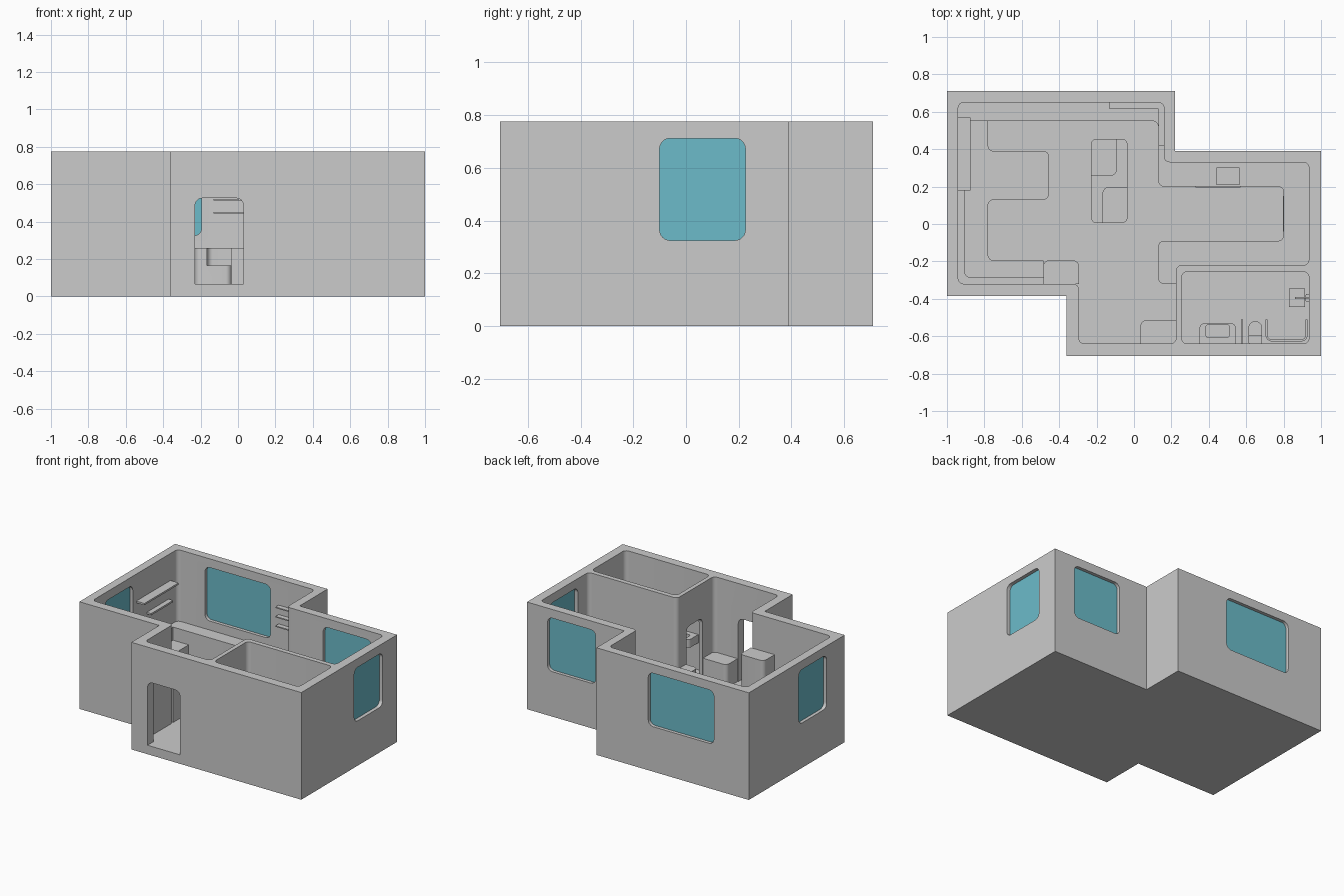
import bpy, bmesh, math
from mathutils import Vector

if "Cube" in bpy.data.objects:
    bpy.data.objects.remove(bpy.data.objects["Cube"])

H, F = 0.775, 0.065            # wall height, floor level
SEAT, TOP = 0.165, 0.26        # seat and counter heights
R = 0.03                       # usual corner radius


def outline(pts, r=0.0, seg=8):
    """Round the right-angled corners; a point may carry its own radius."""
    out, n = [], len(pts)
    for i in range(n):
        p = Vector(pts[i][:2])
        rad = pts[i][2] if len(pts[i]) > 2 else r
        if rad == 0:
            out.append(p)
            continue
        a = (Vector(pts[i - 1][:2]) - p).normalized()
        b = (Vector(pts[(i + 1) % n][:2]) - p).normalized()
        c = p + (a + b) * rad
        for k in range(seg + 1):
            t = math.pi / 2 * k / seg
            out.append(c - rad * (b * math.cos(t) + a * math.sin(t)))
    return out


def prism(name, pts, w0, w1, r=0.0, axis='Z', mat=None):
    """Extrude an outline along an axis."""
    place = {'Z': lambda u, v, w: (u, v, w),
             'Y': lambda u, v, w: (u, w, v),
             'X': lambda u, v, w: (w, u, v)}[axis]
    bm = bmesh.new()
    loop = outline(pts, r)
    lo = [bm.verts.new(place(p.x, p.y, w0)) for p in loop]
    hi = [bm.verts.new(place(p.x, p.y, w1)) for p in loop]
    bm.faces.new(lo)
    bm.faces.new(hi)
    for i in range(len(lo)):
        j = (i + 1) % len(lo)
        bm.faces.new((lo[i], lo[j], hi[j], hi[i]))
    bmesh.ops.recalc_face_normals(bm, faces=bm.faces)
    me = bpy.data.meshes.new(name)
    bm.to_mesh(me)
    bm.free()
    ob = bpy.data.objects.new(name, me)
    bpy.context.collection.objects.link(ob)
    if mat:
        me.materials.append(mat)
    return ob


def rect(x0, x1, y0, y1):
    return [(x0, y0), (x1, y0), (x1, y1), (x0, y1)]


def cut(ob, cutter):
    """Subtract the cutter and throw it away."""
    cutter.hide_render = True
    m = ob.modifiers.new("cut", 'BOOLEAN')
    m.object, m.operation, m.solver = cutter, 'DIFFERENCE', 'EXACT'
    bpy.context.view_layer.objects.active = ob
    bpy.ops.object.modifier_apply(modifier=m.name)
    bpy.data.objects.remove(cutter)


glass = bpy.data.materials.new("glass")
glass.diffuse_color = (0.15, 0.5, 0.59, 1)
glass.use_nodes = True
glass.node_tree.nodes["Principled BSDF"].inputs["Base Color"].default_value = glass.diffuse_color

# walls and floor
shell = prism("walls", [(-1, .71), (.22, .71), (.22, .39), (1, .39), (1, -.705),
                        (-.36, -.705), (-.36, -.385), (-1, -.385)], 0, H)
cut(shell, prism("room_cut", [(-.94, .65), (.16, .65), (.16, .33), (.935, .33), (.935, -.22),
                              (.225, -.22), (.225, -.64), (-.295, -.64), (-.295, -.32),
                              (-.94, -.32)], F, H + .2, R))
cut(shell, prism("bath_cut", rect(.255, .935, -.64, -.255), F, H + .2, R))

# front doorway and bathroom doorway
for axis, a, b, w0, w1 in (('Y', -.23, .03, -.8, -.6), ('X', -.51, -.325, .2, .28)):
    cut(shell, prism("door_cut", [(a, F), (b, F), (b, .525, .04), (a, .525, .04)], w0, w1, axis=axis))

# windows: opening plus a pane in the middle of the wall
for name, axis, a, b, w in (("back_window", 'Y', -.72, -.195, .68),
                            ("kitchen_window", 'Y', .45, .835, .36),
                            ("right_window", 'X', -.1, .225, .968),
                            ("left_window", 'X', -.18, .14, -.97)):
    shape = rect(a, b, .325, .712)
    cut(shell, prism("window_cut", shape, w - .08, w + .08, .04, axis))
    prism(name, shape, w - .006, w + .006, .04, axis, glass)

# long counter round the back wall and kitchen, with sink recess
counter = prism("counter", [(-.94, .65), (-.94, .55), (.13, .55, R), (.13, .2, R), (.8, .2, R),
                            (.8, -.09, R), (.13, -.09, R), (.13, -.32, R), (.225, -.32),
                            (.225, -.22, R), (.935, -.22), (.935, .33), (.16, .33, R),
                            (.16, .65)], F, TOP)
cut(counter, prism("sink_cut", rect(.44, .565, .21, .3), .2, .3))
prism("oven_front", rect(.33, .57, .195, .2), .09, .23)
prism("drawer_front", rect(.797, .8, -.04, .15), .09, .23)

# corner sofa with its middle lounge seat and low back
prism("sofa_seat", [(-.94, .55), (-.78, .55), (-.78, .39, R), (-.455, .39, R), (-.455, .13, R),
                    (-.78, .13, R), (-.78, -.195, R), (-.485, -.195), (-.485, -.32),
                    (-.94, -.32)], F, SEAT)
prism("sofa_back", [(-.94, .55), (-.905, .55), (-.905, -.285, R), (-.485, -.285),
                    (-.485, -.32), (-.94, -.32)], SEAT, TOP)

# tall cabinet and entrance cabinet
prism("tall_cabinet", [(-.485, -.32), (-.295, -.32), (-.295, -.195, R), (-.485, -.195, R)], F, .52)
prism("entrance_cabinet", [(.035, -.64), (.225, -.64), (.225, -.515), (.035, -.515, R)], F, .23)

# double-sided island seat, two seats cut out of one block
island = prism("island_seat", rect(-.23, -.035, .005, .455), F, TOP, R)
cut(island, prism("seat_cut", [(-.165, -.1), (.1, -.1), (.1, .195), (-.165, .195, R)], SEAT, .4))
cut(island, prism("seat_cut", [(-.4, .26), (-.095, .26, R), (-.095, .6), (-.4, .6)], SEAT, .4))

# wall shelves
prism("upper_left_shelf", rect(-.94, -.875, .18, .57), .567, .58)
prism("lower_left_shelf", rect(-.94, -.905, .3, .55), .44, .453)
for i in range(3):
    z = .448 + .068 * i
    prism("corner_shelf", [(-.13, .65), (-.13, .615), (.13, .615), (.13, .42),
                           (.16, .42), (.16, .65)], z - .004, z + .004)

# bathroom basin on the wall
basin = prism("basin", [(.35, -.64), (.545, -.64), (.545, -.53, R), (.35, -.53, R)], .26, .32)
cut(basin, prism("basin_cut", rect(.385, .51, -.605, -.54), .28, .4, .01))

# toilet and its partition
prism("toilet_bowl", [(.612, -.6), (.685, -.6), (.685, -.52, .036), (.612, -.52, .036)], F, .165)
prism("toilet_tank", rect(.612, .685, -.64, -.595), F, .24, .008)
prism("partition", rect(.573, .582, -.64, -.51), F, .35)

# shower: curved screen, head and arm
prism("shower_screen", [(.703, -.51), (.703, -.628, .035), (.928, -.628, .035), (.928, -.51),
                        (.918, -.51), (.918, -.618, .025), (.713, -.618, .025), (.713, -.51)], F, .2)
prism("shower_head", rect(.83, .915, -.445, -.345), .55, .558)
prism("shower_arm", rect(.862, .94, -.399, -.391), .57, .578)
prism("shower_drop", rect(.862, .872, -.4, -.39), .558, .578)
prism("shower_valve", rect(.918, .94, -.415, -.375), .37, .39, .005)

# smooth curves, crisp edges
bpy.ops.object.select_all(action='SELECT')
bpy.context.view_layer.objects.active = shell
bpy.ops.object.shade_smooth_by_angle()
